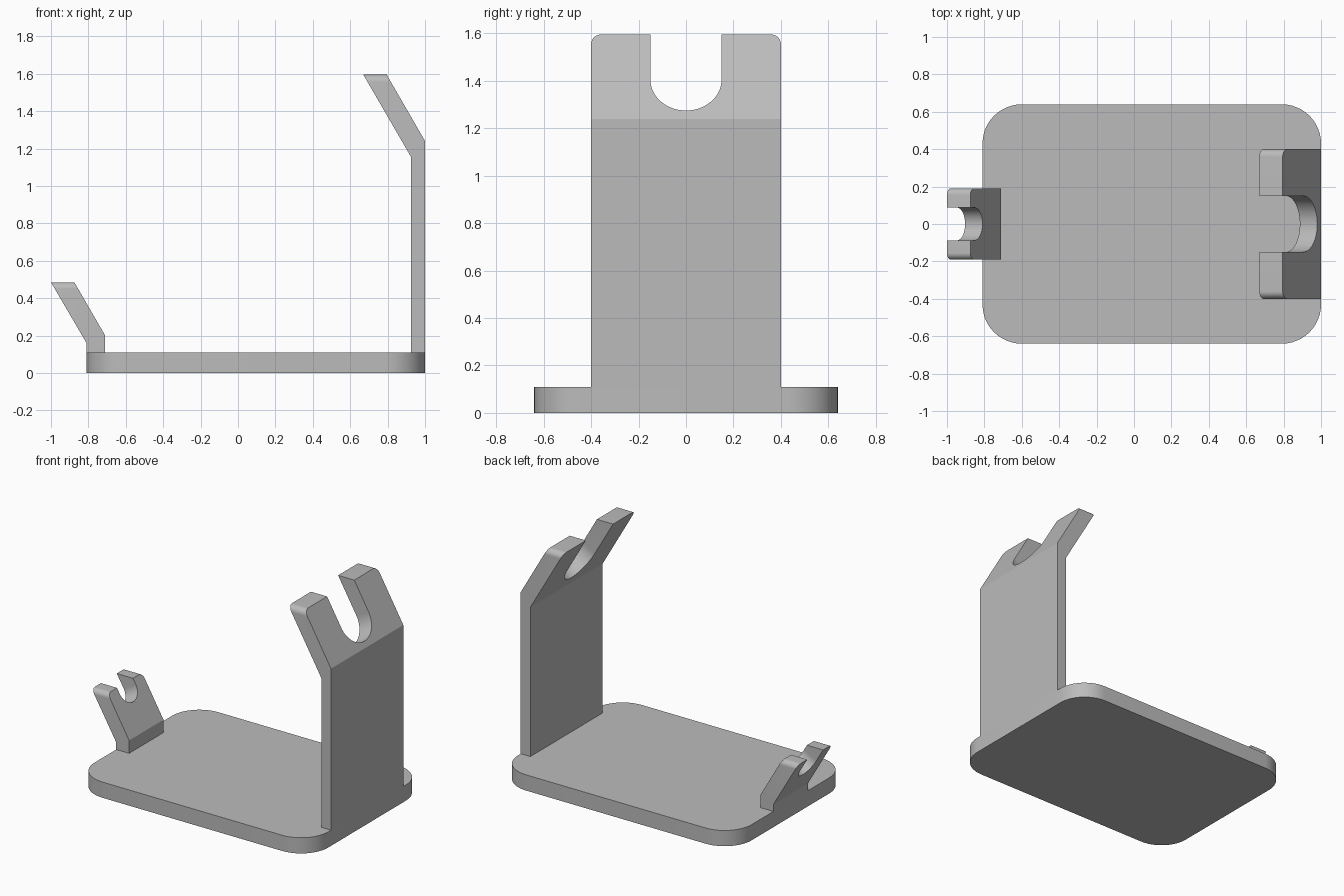
import bpy, bmesh, math
from mathutils import Vector, Matrix

cube = bpy.data.objects.get("Cube")
if cube:
    bpy.data.objects.remove(cube, do_unlink=True)

grey = bpy.data.materials.new("plain grey")
grey.use_nodes = True
colour = (0.5, 0.5, 0.5, 1)
grey.diffuse_color = colour
grey.node_tree.nodes["Principled BSDF"].inputs["Base Color"].default_value = colour


def prism(name, outline, depth, matrix=Matrix(), rounding=None, radius=0.0):
    """Extrude an xy outline along z, round chosen edges, then place it."""
    bm = bmesh.new()
    face = bm.faces.new([bm.verts.new((x, y, 0)) for x, y in outline])
    ext = bmesh.ops.extrude_face_region(bm, geom=[face])
    top = [v for v in ext["geom"] if isinstance(v, bmesh.types.BMVert)]
    bmesh.ops.translate(bm, verts=top, vec=(0, 0, depth))
    bm.transform(matrix)
    bmesh.ops.recalc_face_normals(bm, faces=bm.faces)
    if rounding:
        bmesh.ops.bevel(bm, geom=[e for e in bm.edges if rounding(e)], offset=radius,
                        segments=12, profile=0.5, affect='EDGES')
    mesh = bpy.data.meshes.new(name)
    bm.to_mesh(mesh)
    bm.free()
    mesh.materials.append(grey)
    obj = bpy.data.objects.new(name, mesh)
    bpy.context.collection.objects.link(obj)
    return obj


def cut(obj, cutter):
    """Subtract the cutter and discard it."""
    mod = obj.modifiers.new("cut", 'BOOLEAN')
    mod.operation = 'DIFFERENCE'
    mod.solver = 'EXACT'
    mod.object = cutter
    bpy.context.view_layer.objects.active = obj
    bpy.ops.object.modifier_apply(modifier=mod.name)
    bpy.data.objects.remove(cutter, do_unlink=True)


def smooth(obj):
    bpy.ops.object.select_all(action='DESELECT')
    obj.select_set(True)
    bpy.context.view_layer.objects.active = obj
    bpy.ops.object.shade_smooth_by_angle(angle=math.radians(30))


def arc(radius, start, end, steps):
    angles = [start + (end - start) * i / steps for i in range(steps + 1)]
    return [(radius * math.cos(a), radius * math.sin(a)) for a in angles]


def bracket(name, profile, half_width, corner, slot_centre, slot_radius):
    """Bent plate with rounded top corners and an open U slot square to its slope."""
    top = max(z for x, z in profile)
    upright = Matrix.Translation((0, half_width, 0)) @ Matrix.Rotation(math.pi / 2, 4, 'X')
    plate = prism(name, profile, 2 * half_width, upright,
                  lambda e: all(v.co.z > top - 0.001 for v in e.verts)
                  and abs(e.verts[0].co.y - e.verts[1].co.y) < 0.001, corner)
    # Slot frame: across the plate, up the slope, out along the slope normal
    normal = Vector((math.sqrt(3) / 2, 0, 0.5))
    up = Vector((-0.5, 0, math.sqrt(3) / 2))
    frame = Matrix((up.cross(normal), up, normal)).transposed().to_4x4()
    x, z = slot_centre
    frame = Matrix.Translation((x, 0, z)) @ frame @ Matrix.Translation((0, 0, -0.3))
    slot = arc(slot_radius, math.pi, 2 * math.pi, 32) + [(slot_radius, 0.6), (-slot_radius, 0.6)]
    cut(plate, prism("slot_cutter", slot, 0.6, frame))
    return plate


# Base plate with rounded vertical corners
base = prism("base_plate", [(-0.81, -0.64), (1, -0.64), (1, 0.64), (-0.81, 0.64)], 0.11,
             rounding=lambda e: abs(e.verts[0].co.z - e.verts[1].co.z) > 0.01, radius=0.21)

# Tall bracket leaning in over the base
tall = bracket("tall_bracket",
               [(0.925, 0.11), (1, 0.11), (1, 1.24), (0.795, 1.595), (0.67, 1.595), (0.925, 1.155)],
               0.4, 0.04, (0.905, 1.405), 0.15)

# Two shallow round pockets in the inner face of the tall bracket
for side in (-1, 1):
    place = Matrix.Translation((0.845, side * 0.245, 0.71)) @ Matrix.Rotation(math.pi / 2, 4, 'Y')
    cut(tall, prism("pocket_cutter", arc(0.09, 0, 2 * math.pi, 48)[:-1], 0.1, place))

# Short bracket leaning out past the base
short = bracket("short_bracket",
                [(-0.81, 0.11), (-0.71, 0.11), (-0.71, 0.2), (-0.875, 0.485), (-1, 0.485), (-0.81, 0.16)],
                0.19, 0.035, (-0.854, 0.449), 0.088)

for part in (base, tall, short):
    smooth(part)
